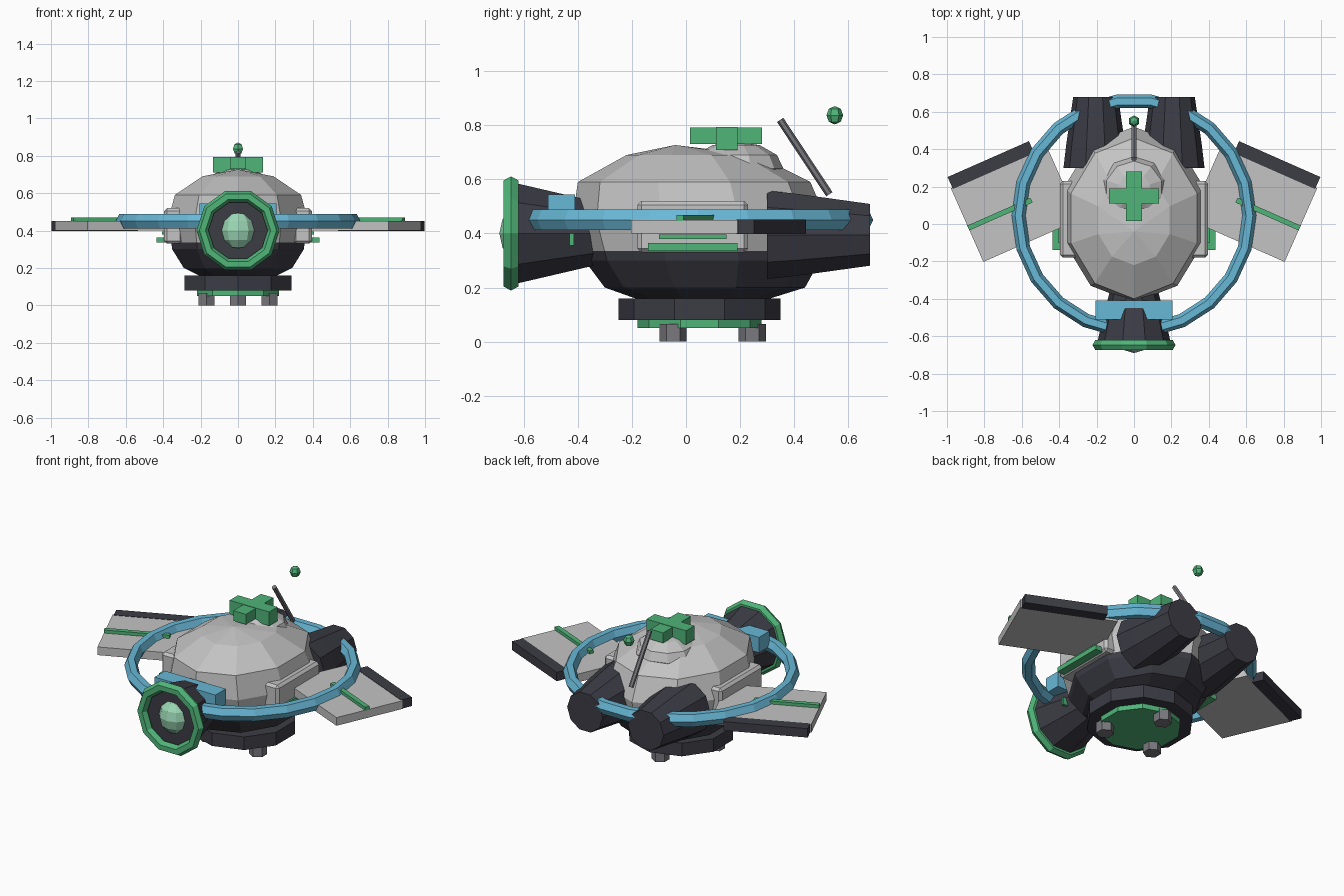
import bpy, bmesh, math
from mathutils import Vector

if "Cube" in bpy.data.objects:
    bpy.data.objects.remove(bpy.data.objects["Cube"])


def material(name, rgb):
    m = bpy.data.materials.new(name)
    m.diffuse_color = (*rgb, 1)
    m.use_nodes = True
    m.node_tree.nodes["Principled BSDF"].inputs["Base Color"].default_value = m.diffuse_color
    return m


GREY = material("light_grey", (0.55, 0.55, 0.55))
DARK = material("dark_slate", (0.045, 0.045, 0.06))
GREEN = material("green", (0.08, 0.46, 0.19))
PALE = material("pale_green", (0.33, 0.68, 0.46))
BLUE = material("sky_blue", (0.14, 0.48, 0.68))
METAL = material("metal_grey", (0.19, 0.19, 0.21))


def ring_z(cx, cy, z, rx, ry, n=10):
    return [Vector((cx + rx * math.cos(math.pi / 2 + i * math.tau / n),
                    cy + ry * math.sin(math.pi / 2 + i * math.tau / n), z)) for i in range(n)]


def ring_y(cx, y, cz, r, n=10, rz=None):
    return [Vector((cx + r * math.cos(i * math.tau / n), y,
                    cz + (rz or r) * math.sin(i * math.tau / n))) for i in range(n)]


def loft(name, rings, *mats):
    """Skin a list of equal rings and cap both ends."""
    bm = bmesh.new()
    rows = [[bm.verts.new(p) for p in r] for r in rings]
    n = len(rows[0])
    for a, b in zip(rows, rows[1:]):
        for i in range(n):
            j = (i + 1) % n
            bm.faces.new((a[i], a[j], b[j], b[i]))
    bm.faces.new(rows[0])
    bm.faces.new(rows[-1])
    bmesh.ops.remove_doubles(bm, verts=bm.verts, dist=1e-5)
    bmesh.ops.recalc_face_normals(bm, faces=bm.faces)
    me = bpy.data.meshes.new(name)
    bm.to_mesh(me)
    bm.free()
    for m in mats:
        me.materials.append(m)
    ob = bpy.data.objects.new(name, me)
    bpy.context.collection.objects.link(ob)
    return ob


def box(name, centre, size, mat, angle=0, bevel=0):
    bpy.ops.mesh.primitive_cube_add(size=1, location=centre, rotation=(0, 0, angle))
    ob = bpy.context.object
    ob.name = name
    ob.scale = size
    bpy.ops.object.transform_apply(location=False, rotation=False, scale=True)
    ob.data.materials.append(mat)
    if bevel:
        mod = ob.modifiers.new("chamfer", 'BEVEL')
        mod.width, mod.segments = bevel, 1
    return ob


def ball(name, c, r, mat, n=10, rows=6):
    rings = []
    for k in range(rows + 1):
        t = math.pi * k / rows
        s = max(math.sin(t), 1e-7)
        rings.append(ring_z(c[0], c[1], c[2] + r[2] * math.cos(t), r[0] * s, r[1] * s, n))
    return loft(name, rings, mat)


def torus(name, loc, rot, major, minor, n, mat, zscale=1):
    bpy.ops.mesh.primitive_torus_add(location=loc, rotation=rot, major_radius=major,
                                     minor_radius=minor, major_segments=n, minor_segments=6)
    ob = bpy.context.object
    ob.name = name
    ob.scale = (1, 1, zscale)
    ob.data.materials.append(mat)
    return ob


# Hull: egg-shaped rings (z, y centre, x radius, y radius), dark below the seam
SEAM = 0.335
hull = loft("hull", [ring_z(0, cy, z, rx, ry) for z, cy, rx, ry in (
    (0.15, 0.06, 0.2, 0.22), (0.2, 0.07, 0.305, 0.37), (0.3, 0.06, 0.37, 0.435),
    (SEAM, 0.055, 0.375, 0.44), (0.45, 0.05, 0.394, 0.47), (0.59, 0.03, 0.355, 0.43),
    (0.69, 0.02, 0.2, 0.24), (0.727, -0.04, 1e-7, 1e-7))], GREY, DARK)
for p in hull.data.polygons:
    p.material_index = 1 if p.center.z < SEAM else 0

# Upper dome with crossed green bars
ball("top_dome", (0, 0.185, 0.64), (0.18, 0.175, 0.1), GREY)
box("top_bar_across", (0, 0.15, 0.752), (0.267, 0.08, 0.085), GREEN)
box("top_bar_along", (0, 0.148, 0.761), (0.085, 0.266, 0.062), GREEN)

# Antenna rod and floating tip
a, b = Vector((0, 0.53, 0.545)), Vector((0, 0.348, 0.82))
bpy.ops.mesh.primitive_cylinder_add(vertices=6, radius=0.014, depth=(b - a).length, location=(a + b) / 2)
rod = bpy.context.object
rod.name = "antenna_rod"
rod.rotation_euler = (b - a).to_track_quat('Z', 'Y').to_euler()
rod.data.materials.append(METAL)
ball("antenna_tip", (0, 0.55, 0.837), (0.031, 0.031, 0.034), GREEN, 6, 4)

# Base, glow plate and three feet
loft("base", [ring_z(0, 0.05, z, 0.3, 0.3) for z in (0.08, 0.16)], DARK)
loft("base_plate", [ring_z(0, 0.05, z, 0.23, 0.23) for z in (0.05, 0.08)], GREEN)
for k in range(3):
    t = math.pi / 2 + k * math.tau / 3
    x, y = 0.195 * math.cos(t), 0.05 + 0.195 * math.sin(t)
    loft(f"foot_{k + 1}", [ring_z(x, y, z, 0.05, 0.05, 6) for z in (0, 0.066)], METAL)

# Large ring around the hull
torus("halo_ring", (0, 0.045, 0.45), (0, 0, 0), 0.617, 0.037, 22, BLUE, 1.18)

# Front nozzle with rim and lens
loft("front_nozzle", [ring_y(0, -0.3, 0.4, 0.115), ring_y(0, -0.635, 0.4, 0.197)], DARK)
torus("nozzle_rim", (0, -0.647, 0.4), (math.pi / 2, 0, 0), 0.19, 0.032, 10, GREEN)
ball("nozzle_lens", (0, -0.605, 0.4), (0.095, 0.085, 0.103), PALE, 10, 6)
box("nozzle_bracket", (0, -0.46, 0.497), (0.41, 0.1, 0.094), BLUE)
box("nozzle_marker", (0, -0.422, 0.378), (0.32, 0.016, 0.045), GREEN)

# Mirrored parts: thrusters, wings, side pods
for side, s in (("right", 1), ("left", -1)):
    loft(f"{side}_thruster", [ring_y(s * 0.205, 0.3, 0.395, 0.172), ring_y(s * 0.205, 0.42, 0.395, 0.158),
                              ring_y(s * 0.205, 0.68, 0.395, 0.12)], DARK)
    ang = -s * math.radians(23.8)
    box(f"{side}_wing", (s * 0.636, 0.107, 0.425), (0.56, 0.43, 0.05), GREY, ang)
    box(f"{side}_wing_flap", (s * 0.765, 0.315, 0.425), (0.475, 0.07, 0.054), DARK, ang)
    box(f"{side}_wing_stripe", (s * 0.717, 0.053, 0.458), (0.37, 0.028, 0.022), GREEN, ang)
    box(f"{side}_pod", (s * 0.345, 0.025, 0.425), (0.1, 0.41, 0.19), GREY, 0, 0.015)
    box(f"{side}_pod_light", (s * 0.395, 0.025, 0.35), (0.08, 0.33, 0.028), GREEN)
    box(f"{side}_pod_upper_light", (s * 0.38, 0.025, 0.388), (0.05, 0.25, 0.016), GREEN)
